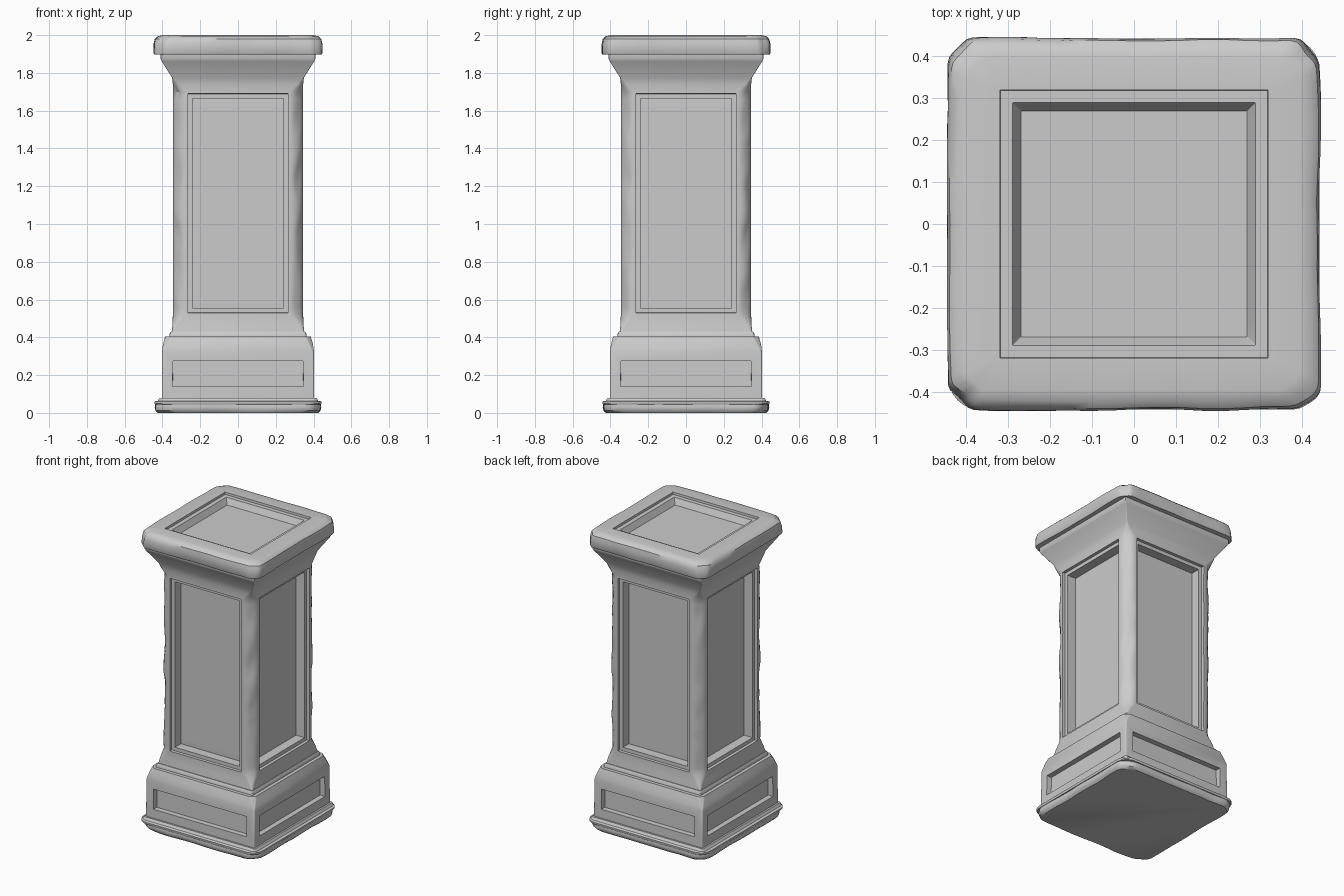
import bpy, bmesh, math
from mathutils import Vector, noise

cube = bpy.data.objects.get("Cube")
if cube:
    bpy.data.objects.remove(cube)

stone = bpy.data.materials.new("grey stone")
stone.use_nodes = True
colour = (0.6, 0.6, 0.6, 1)
stone.diffuse_color = colour
stone.node_tree.nodes["Principled BSDF"].inputs["Base Color"].default_value = colour

ARC = 6  # segments around each rounded corner


def ring_points(half, radius, z, side):
    """Rounded square: for each quadrant a corner arc, then a straight side."""
    points = []
    c = half - radius
    for q in range(4):
        turn = q * math.pi / 2
        local = []
        for i in range(ARC + 1):
            a = i / ARC * math.pi / 2
            local.append((c + radius * math.cos(a), c + radius * math.sin(a)))
        for i in range(1, side):
            local.append((c - 2 * c * i / side, half))
        for x, y in local:
            points.append(Vector((x * math.cos(turn) - y * math.sin(turn),
                                  x * math.sin(turn) + y * math.cos(turn), z)))
    return points


def loft(name, rings, side=1, panel=None, steps=(), wear=0.0, side_wear=0.0, worn=None):
    """Skin rings of (half width, corner radius, z), sink panels, then chip the edges."""
    bm = bmesh.new()
    loops = [[bm.verts.new(p) for p in ring_points(*r, side)] for r in rings]
    count = len(loops[0])
    per = count // 4
    regions = [[], [], [], []]
    for k in range(len(loops) - 1):
        low, high = loops[k], loops[k + 1]
        for j in range(count):
            n = (j + 1) % count
            face = bm.faces.new((low[j], low[n], high[n], high[j]))
            inside = panel and rings[k][2] >= panel[0] - 1e-4 and rings[k + 1][2] <= panel[1] + 1e-4
            if inside and j % per >= ARC:
                regions[j // per].append(face)
    bm.faces.new(loops[0][::-1])
    bm.faces.new(loops[-1])
    bm.normal_update()

    # Stepped panels: narrow each region, then push it straight in
    for region in regions if panel else ():
        inward = -region[0].normal.copy()
        for margin, depth in steps:
            for thickness in (margin, 0.0005):
                bmesh.ops.inset_region(bm, faces=region, thickness=thickness,
                                       use_even_offset=True, use_boundary=True)
            for v in {v for f in region for v in f.verts}:
                v.co += inward * depth

    # Worn corners and rims
    for k, loop in enumerate(loops):
        if worn and not worn[0] <= k <= worn[1]:
            continue
        for j, v in enumerate(loop):
            i = j % per
            amount = side_wear
            if i <= ARC:
                amount += wear * (0.08 + math.sin(i / ARC * math.pi) ** 2)
            p = v.co.copy()
            chip = max(0, 0.3 + noise.noise(p * 6)) + 0.3 * max(0, noise.noise(p * 15))
            v.co += Vector((-p.x, -p.y, 0)).normalized() * amount * chip

    mesh = bpy.data.meshes.new(name)
    bm.to_mesh(mesh)
    bm.free()
    mesh.materials.append(stone)
    obj = bpy.data.objects.new(name, mesh)
    bpy.context.collection.objects.link(obj)
    bpy.ops.object.select_all(action="DESELECT")
    obj.select_set(True)
    bpy.context.view_layer.objects.active = obj
    bpy.ops.object.shade_smooth_by_angle(angle=math.radians(35))


# Worn foot slab with a crisper moulding over it
loft("foot_slab", [(0.425, 0.085, 0), (0.437, 0.085, 0.012), (0.441, 0.085, 0.03),
                   (0.438, 0.085, 0.05)], side=14, wear=0.02, side_wear=0.01)
loft("foot_moulding", [(0.44, 0.075, 0.045), (0.443, 0.075, 0.05), (0.443, 0.075, 0.06),
                       (0.425, 0.03, 0.064), (0.415, 0.01, 0.08)])

# Plinth with one sunken panel per side and a rounded shoulder
loft("plinth", [(0.403, 0.006, 0.075), (0.403, 0.006, 0.09), (0.402, 0.008, 0.325),
                (0.4, 0.015, 0.345), (0.395, 0.025, 0.372), (0.385, 0.035, 0.405)],
     panel=(0.09, 0.325), steps=[(0.05, 0.035)], wear=0.012, worn=(3, 5))
loft("collar", [(0.362, 0.01, 0.40), (0.362, 0.01, 0.42), (0.355, 0.01, 0.43)])

# Shaft: square ends, worn rounded corners, and a flared neck
LOW, HIGH, STEPS = 0.52, 1.70, 30
shaft = [(0.35, 0.005, 0.425), (0.347, 0.03, 0.47)]
shaft += [(0.345, 0.07, LOW + (HIGH - LOW) * i / STEPS) for i in range(STEPS + 1)]
shaft += [(0.345, 0.03, 1.74), (0.349, 0.005, 1.775), (0.404, 0.005, 1.862),
          (0.41, 0.005, 1.875), (0.41, 0.005, 1.905)]
loft("shaft", shaft, panel=(LOW, HIGH), steps=[(0.01, 0.02), (0.024, 0.062)],
     wear=0.016, worn=(2, STEPS + 2))

# Cap slab with a stepped tray sunk into its top
loft("cap", [(0.443, 0.06, 1.898), (0.447, 0.062, 1.905), (0.447, 0.066, 1.955),
             (0.441, 0.066, 1.98), (0.425, 0.066, 1.994), (0.395, 0.05, 2.0),
             (0.32, 0.002, 2.0), (0.319, 0.002, 1.985), (0.29, 0.002, 1.985),
             (0.27, 0.002, 1.945)],
     side=14, wear=0.016, side_wear=0.008, worn=(0, 4))
